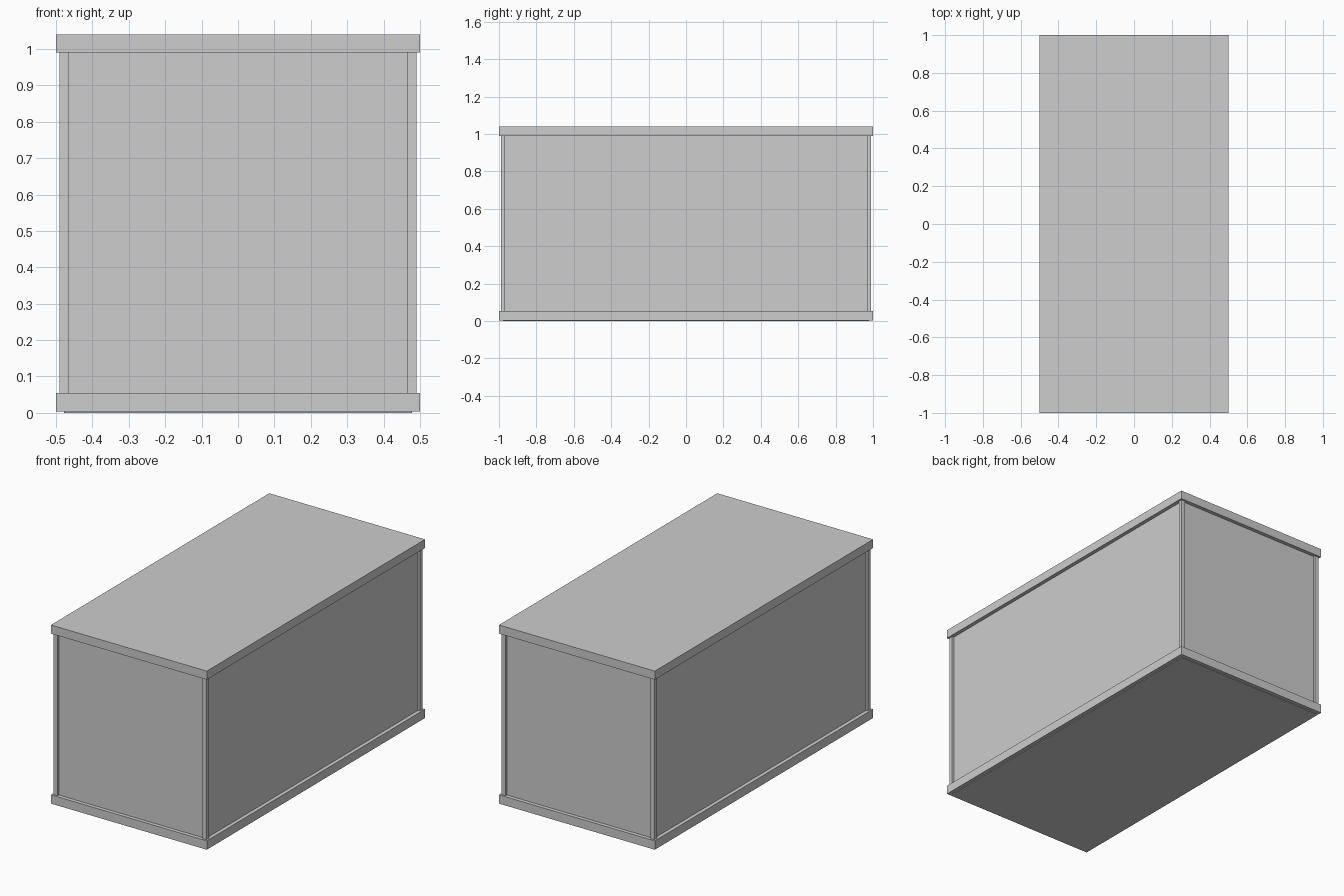
import bpy

if "Cube" in bpy.data.objects:
    bpy.data.objects.remove(bpy.data.objects["Cube"])

grey = bpy.data.materials.new("light_grey")
grey.diffuse_color = (0.61, 0.61, 0.61, 1)
grey.use_nodes = True
grey.node_tree.nodes["Principled BSDF"].inputs["Base Color"].default_value = grey.diffuse_color


def box(name, x0, x1, y0, y1, z0, z1):
    bpy.ops.mesh.primitive_cube_add(size=1, location=((x0 + x1) / 2, (y0 + y1) / 2, (z0 + z1) / 2))
    ob = bpy.context.object
    ob.name = name
    ob.scale = (x1 - x0, y1 - y0, z1 - z0)
    bpy.ops.object.transform_apply(location=False, rotation=False, scale=True)
    ob.data.materials.append(grey)
    return ob


# Recessed wall body, its floor reaching just below the base rim
box("wall_body", -0.478, 0.478, -0.978, 0.978, 0, 1.0)

# Base rim and roof slab
box("base_rim", -0.5, 0.5, -1, 1, 0.004, 0.055)
box("roof_slab", -0.5, 0.5, -1, 1, 0.99, 1.04)

# Corner posts, standing slightly proud of the walls
for sx, side in ((-1, "left"), (1, "right")):
    for sy, end in ((-1, "front"), (1, "back")):
        xs = sorted((sx * 0.465, sx * 0.49))
        ys = sorted((sy * 0.967, sy * 0.99))
        box(f"{end}_{side}_post", *xs, *ys, 0.05, 0.995)
